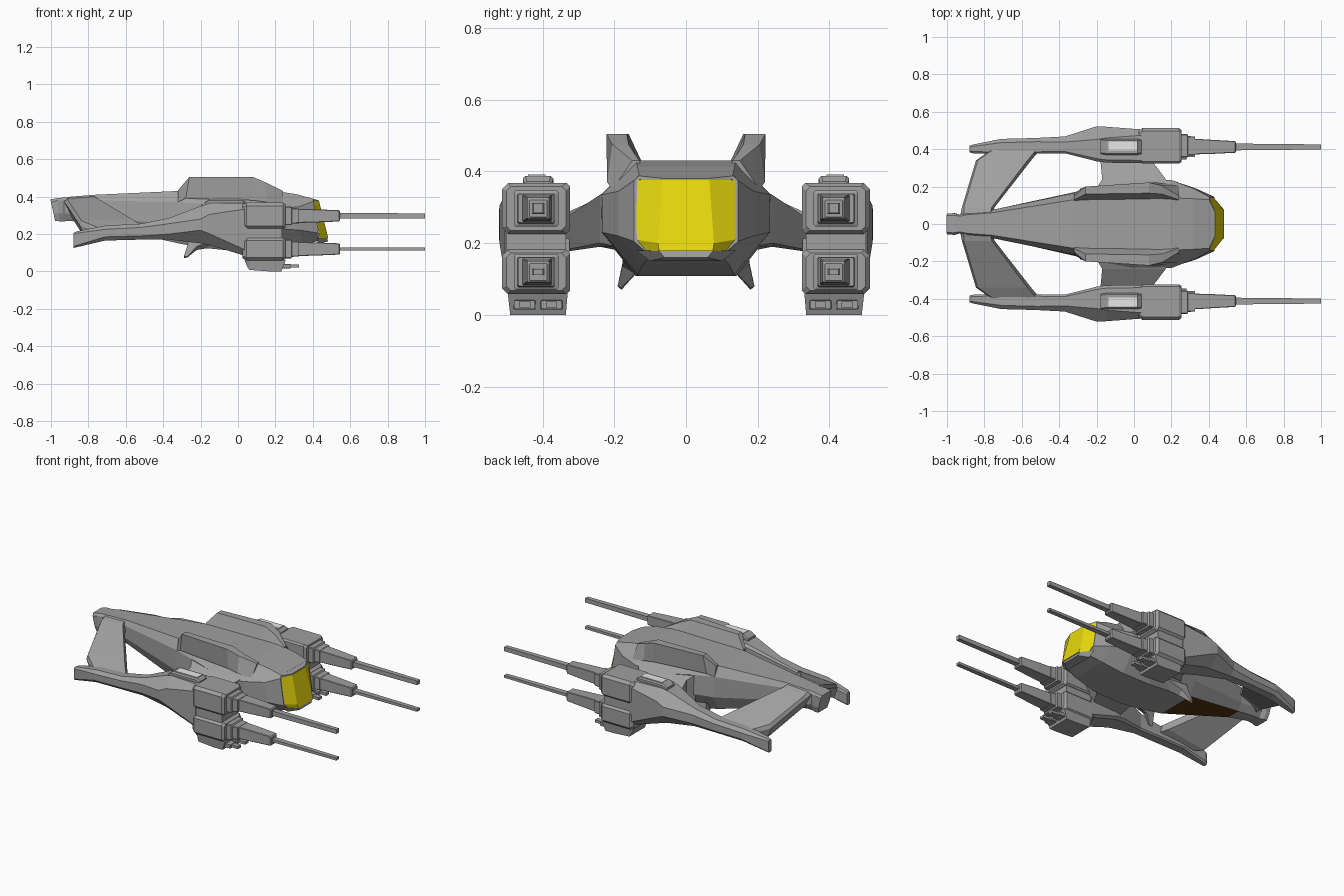
import bpy
import bmesh


def material(name, rgb):
    m = bpy.data.materials.new(name)
    m.diffuse_color = (*rgb, 1)
    return m


GREY = material("hull grey", (0.35, 0.35, 0.35))
YELLOW = material("canopy yellow", (0.85, 0.73, 0.004))
LIGHT = material("light panel", (0.8, 0.8, 0.8))
BROWN = material("dark brown", (0.085, 0.033, 0.005))


def loft(name, rings, mat=GREY, mirror=False):
    """Skin a list of equal-length point rings and cap both ends."""
    bm = bmesh.new()
    vs = [[bm.verts.new(p) for p in r] for r in rings]
    n = len(rings[0])
    for a, b in zip(vs, vs[1:]):
        for i in range(n):
            j = (i + 1) % n
            bm.faces.new((a[i], a[j], b[j], b[i]))
    bm.faces.new(vs[0])
    bm.faces.new(vs[-1])
    bmesh.ops.recalc_face_normals(bm, faces=bm.faces)
    me = bpy.data.meshes.new(name)
    bm.to_mesh(me)
    bm.free()
    me.materials.append(mat)
    ob = bpy.data.objects.new(name, me)
    bpy.context.collection.objects.link(ob)
    if mirror:
        mod = ob.modifiers.new("mirror", 'MIRROR')
        mod.use_axis = (False, True, False)
        mod.use_mirror_merge = False
    return ob


def symmetric(x, half, shear=0.0):
    """Ring across y from the right half outline, leaning along x with height."""
    pts = half + [(-y, z) for y, z in reversed(half)]
    return [(x + shear * (z - 0.28), y, z) for y, z in pts]


def box_ring(x, y0, y1, z0, z1, c=0.0, ci=None):
    """Rectangle at a station x, chamfered by c outside and ci inside."""
    if c == 0:
        return [(x, y0, z0), (x, y1, z0), (x, y1, z1), (x, y0, z1)]
    k = c if ci is None else ci
    yz = [(y0 + k, z0), (y1 - c, z0), (y1, z0 + c), (y1, z1 - c),
          (y1 - c, z1), (y0 + k, z1), (y0, z1 - k), (y0, z0 + k)]
    return [(x, y, z) for y, z in yz]


def pair(name, stations, mat=GREY):
    """Chamfered box loft on both sides of the craft."""
    return loft(name, [box_ring(*s) for s in stations], mat, True)


# Main hull: top edge, upper side, lower side, bottom edge at each station
stations = [
    (-0.98, -0.22, (.045, .385), (.055, .37), (.055, .31), (.045, .27)),
    (-0.955, -0.1, (.047, .392), (.058, .38), (.058, .31), (.045, .268)),
    (-0.93, 0, (.042, .395), (.05, .38), (.05, .31), (.035, .268)),
    (-0.89, 0, (.05, .40), (.068, .38), (.065, .31), (.035, .27)),
    (-0.76, 0, (.06, .41), (.075, .38), (.07, .30), (.045, .25)),
    (-0.32, 0, (.13, .43), (.165, .37), (.17, .24), (.13, .15)),
    (-0.18, 0, (.14, .43), (.20, .36), (.205, .24), (.135, .125)),
    (0.0, 0, (.145, .43), (.237, .335), (.237, .23), (.14, .108)),
    (0.20, 0, (.14, .43), (.235, .335), (.232, .23), (.135, .112)),
    (0.33, -0.1, (.135, .412), (.188, .345), (.188, .22), (.12, .14)),
    (0.418, -0.15, (.13, .388), (.145, .375), (.145, .205), (.10, .165)),
]
hull = loft("hull", [symmetric(s[0], list(s[2:]), s[1]) for s in stations])
hull.data.materials.append(BROWN)
for f in hull.data.polygons:
    if f.normal.z < -0.8 and -0.7 < f.center.x < -0.35:
        f.material_index = 1

# Faceted canopy with grey roof and sill, and the chin under it
canopy = loft("canopy", [
    symmetric(0.418, [(.14, .377), (.137, .21), (.11, .178)], -0.17),
    symmetric(0.457, [(.065, .376), (.078, .20), (.075, .178)], -0.25)], YELLOW)
canopy.data.materials.append(GREY)
for f in canopy.data.polygons:
    if abs(f.normal.z) > 0.75:
        f.material_index = 1
loft("canopy_brow", [
    symmetric(0.40, [(.135, .388), (.138, .376)]),
    symmetric(0.43, [(.068, .381), (.07, .375)])])
loft("chin", [
    symmetric(0.40, [(.14, .18), (.10, .15)], -0.2),
    symmetric(0.457, [(.075, .178), (.06, .16)], -0.2)])

# Raised shoulder ridges along the hull top
loft("shoulder_ridge", [
    [(x, yi, zl), (x + d, yt, zt), (x + d, yo, zt), (x, yb, zb)]
    for x, d, yi, zl, yt, zt, yo, yb, zb in [
        (-.32, 0, .12, .42, .13, .435, .15, .165, .37),
        (-.28, .02, .125, .42, .16, .505, .20, .19, .39),
        (0.08, 0, .13, .42, .165, .505, .222, .217, .38),
        (0.15, 0, .13, .42, .16, .475, .205, .22, .37),
        (0.24, 0, .125, .42, .13, .43, .15, .205, .35)]], mirror=True)

# Small fins below the hull
loft("belly_fin", [
    [(-.26, .12, .15), (-.10, .12, .135), (-.10, .175, .17), (-.26, .17, .19)],
    [(-.27, .142, .112), (-.22, .142, .115), (-.22, .178, .135), (-.27, .178, .14)],
    [(-.29, .18, .07), (-.27, .18, .075), (-.27, .191, .08), (-.29, .191, .08)],
], mirror=True)

# Swept tail struts from the hull tail to the booms
loft("tail_strut", [
    [(-.93, .04, .375), (-.91, .04, .395), (-.77, .04, .408), (-.76, .04, .36), (-.89, .04, .29)],
    [(-.92, .09, .36), (-.91, .09, .38), (-.76, .09, .395), (-.745, .09, .34), (-.89, .09, .29)],
    [(-.845, .34, .245), (-.835, .34, .27), (-.57, .34, .282), (-.55, .34, .22), (-.82, .34, .18)],
    [(-.76, .40, .215), (-.75, .40, .236), (-.52, .40, .25), (-.50, .40, .20), (-.75, .40, .175)],
], mirror=True)

# Booms widening into the weapon pods
pair("boom_pod", [
    (-.88, .383, .418, .125, .205, .008),
    (-.86, .378, .425, .13, .215, .01),
    (-.71, .375, .455, .165, .245, .02, .008),
    (-.52, .378, .46, .17, .255, .02, .008),
    (-.37, .378, .468, .17, .285, .03, .01),
    (-.20, .335, .522, .15, .35, .07, .015),
    (-.15, .328, .52, .14, .365, .06, .015),
    (0.05, .325, .505, .08, .365, .03, .015)])

# Pylons between hull and pods, undercut at the leading edge
loft("pylon", [
    [(-.20, .19, .36), (.20, .19, .36), (.12, .19, .19), (-.20, .19, .18)],
    [(-.17, .24, .335), (.17, .24, .335), (.08, .24, .20), (-.17, .24, .19)],
    [(-.18, .345, .265), (.09, .345, .265), (.02, .345, .18), (-.18, .345, .175)],
], mirror=True)

# Roof housings with a light strip
pair("roof_housing", [
    (-.18, .375, .455, .34, .37, .006),
    (-.15, .37, .455, .34, .388, .008),
    (.02, .37, .455, .34, .388, .008),
    (.04, .375, .45, .34, .372, .006)])
pair("roof_light", [(-.137, .392, .44, .385, .391), (.017, .392, .44, .385, .391)], LIGHT)

# Upper and lower weapons share one layout: centre height, half height, barrel half height
for label, zc, h, bh in (("upper", .297, .071, .015), ("lower", .12, .062, .009)):
    yc, bw = .418, .018
    pair(label + "_gun_block", [
        (.025, yc - .08, yc + .08, zc - h + .01, zc + h - .01, .015),
        (.045, yc - .095, yc + .095, zc - h, zc + h, .017, .01),
        (.24, yc - .095, yc + .095, zc - h, zc + h, .017, .01),
        (.255, yc - .083, yc + .083, zc - h + .01, zc + h - .01, .012)])
    pair(label + "_gun_collar", [
        (.25, yc - .062, yc + .062, zc - .05, zc + .05, .004),
        (.285, yc - .062, yc + .062, zc - .05, zc + .05, .004),
        (.29, yc - .052, yc + .052, zc - .042, zc + .042, .004),
        (.325, yc - .05, yc + .05, zc - .04, zc + .04, .004)])
    pair(label + "_gun_body", [
        (.32, .372, .456, zc - .038, zc + .038, .003),
        (.42, .375, .45, zc - .035, zc + .035, .003),
        (.54, .381, .443, zc - .03, zc + .03, .003),
        (.546, .387, .437, zc - .024, zc + .024, .003)])
    pair(label + "_barrel", [
        (.54, .412 - bw, .412 + bw, zc - bh, zc + bh),
        (1.0, .412 - bw * .75, .412 + bw * .75, zc - bh * .9, zc + bh * .9)])

# Plate joining the two gun blocks
pair("gun_bridge", [(.03, .335, .50, .17, .24), (.235, .335, .50, .17, .24)])

# Launchers under the pods: tapered housing with undercut front and twin muzzles
loft("launcher", [
    [(xb, .335 + t, z0), (xb, .49 - t, z0), (xt, .497 - t, .06), (xt, .33 + t, .06)]
    for xb, xt, t, z0 in ((.045, .035, .01, .035), (.06, .06, 0, .008),
                          (.17, .17, 0, 0), (.232, .255, 0, 0))],
    mirror=True)
for side, y in (("inner", .375), ("outer", .45)):
    pair(side + "_launcher_muzzle", [(.22, y - .031, y + .031, .014, .042, .003),
                                     (.28, y - .029, y + .029, .016, .04, .003)])
    pair(side + "_launcher_tube", [(.27, y - .016, y + .016, .02, .037),
                                   (.325, y - .016, y + .016, .02, .037)])
